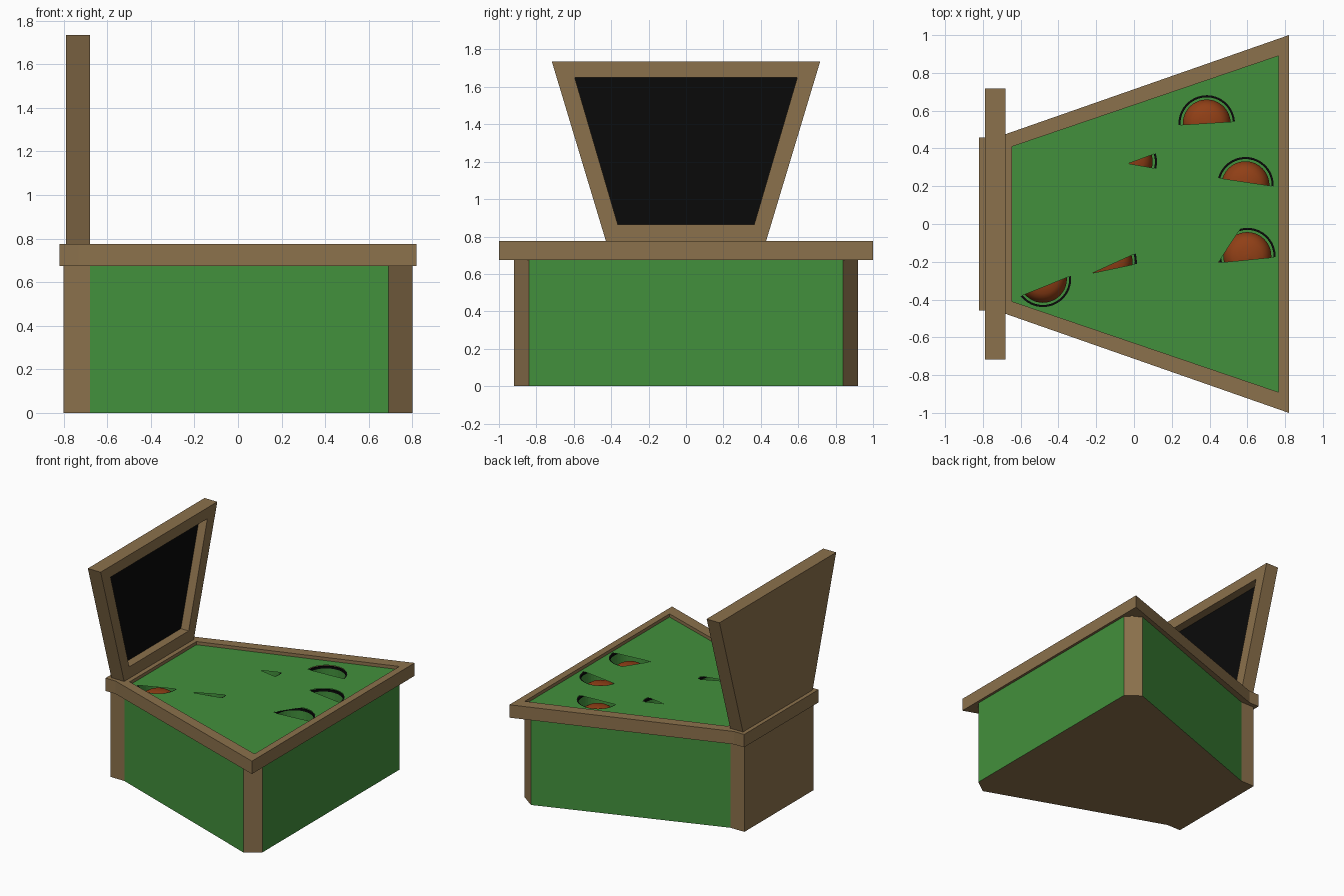
import bpy, bmesh
from math import cos, sin, radians, pi
from mathutils import Vector

if "Cube" in bpy.data.objects:
    bpy.data.objects.remove(bpy.data.objects["Cube"])


def material(name, rgb):
    m = bpy.data.materials.new(name)
    m.diffuse_color = (*rgb, 1)
    m.use_nodes = True
    m.node_tree.nodes["Principled BSDF"].inputs["Base Color"].default_value = m.diffuse_color
    return m


BROWN = material("wood", (0.26, 0.165, 0.072))
GREEN = material("green_paint", (0.055, 0.28, 0.045))
BLACK = material("black", (0.003, 0.003, 0.003))
ORANGE = material("orange", (0.28, 0.05, 0.008))


def finish(name, bm, *mats):
    me = bpy.data.meshes.new(name)
    bm.to_mesh(me)
    bm.free()
    for m in mats:
        me.materials.append(m)
    ob = bpy.data.objects.new(name, me)
    bpy.context.collection.objects.link(ob)
    return ob


def mirrored(pts):
    """Half outline (u, half width) -> closed symmetric loop."""
    return [(u, -w) for u, w in pts] + [(u, w) for u, w in reversed(pts)]


def slab(name, loops, start, end, mat, upright=False):
    """Fill an outline with optional holes and extrude it along z (or along x)."""
    bm = bmesh.new()
    edges = []
    place = (lambda u, w: (start, w, u)) if upright else (lambda u, w: (u, w, start))
    for loop in loops:
        vs = [bm.verts.new(place(*p)) for p in loop]
        edges += [bm.edges.new((a, b)) for a, b in zip(vs, vs[1:] + vs[:1])]
    axis = Vector((1, 0, 0)) if upright else Vector((0, 0, 1))
    bmesh.ops.triangle_fill(bm, edges=edges, use_beauty=True, normal=axis)
    if end != start:
        ext = bmesh.ops.extrude_face_region(bm, geom=bm.faces[:], use_keep_orig=True)
        moved = [g for g in ext["geom"] if isinstance(g, bmesh.types.BMVert)]
        bmesh.ops.translate(bm, verts=moved, vec=axis * (end - start))
        bmesh.ops.recalc_face_normals(bm, faces=bm.faces[:])
    else:
        for f in bm.faces:
            if f.normal.dot(axis) < 0:
                f.normal_flip()
    return finish(name, bm, mat)


def lathe(name, center, profile, mat, closed=False, smooth=True, n=40):
    """Revolve (radius, z) points about a vertical axis."""
    bm = bmesh.new()
    rings = [[bm.verts.new((center[0] + r * cos(2 * pi * i / n),
                            center[1] + r * sin(2 * pi * i / n), z)) for i in range(n)]
             for r, z in profile]
    pairs = list(zip(rings, rings[1:])) + ([(rings[-1], rings[0])] if closed else [])
    for a, b in pairs:
        for i in range(n):
            j = (i + 1) % n
            bm.faces.new((a[i], a[j], b[j], b[i])).smooth = smooth
    if not closed:
        bm.faces.new(rings[-1])
    return finish(name, bm, mat)


# Cabinet: tapered box with wooden corner posts, back and base
outline = mirrored([(-0.8, 0.425), (-0.68, 0.425), (0.69, 0.92), (0.8, 0.84)])
bm = bmesh.new()
low = [bm.verts.new((x, y, 0)) for x, y in outline]
top = [bm.verts.new((x, y, 0.69)) for x, y in outline]
bm.faces.new(low[::-1])
for i in range(8):
    j = (i + 1) % 8
    f = bm.faces.new((low[i], low[j], top[j], top[i]))
    f.material_index = 1 if i in (1, 3, 5) else 0
finish("cabinet", bm, BROWN, GREEN)

# Rim around the playing field
field = mirrored([(-0.645, 0.41), (0.765, 0.89)])
rim = mirrored([(-0.82, 0.457), (-0.733, 0.457), (0.82, 1.0)])
slab("rim", [rim, field], 0.675, 0.775, BROWN)

# Partly covered round holes: centre, visible arc in degrees, extra corner
R = 0.15
holes = [((0.385, 0.532), 4, 183, None),
         ((0.59, 0.205), -2, 165, None),
         ((0.60, -0.17), -2, 104, (0.445, -0.205)),
         ((-0.028, 0.33), -14, 17, (-0.03, 0.32)),
         ((-0.135, -0.2), -4, 17, (-0.22, -0.26)),
         ((-0.482, -0.29), 218, 366, None)]
openings = []
for (cx, cy), a0, a1, corner in holes:
    steps = max(4, int((a1 - a0) / 9))
    angles = [radians(a0 + (a1 - a0) * i / steps) for i in range(steps + 1)]
    loop = [(cx + R * cos(a), cy + R * sin(a)) for a in angles]
    openings.append(loop + ([corner] if corner else []))
slab("playing_field", [field] + openings, 0.75, 0.75, GREEN)

# Each hole: black collar, green well and a domed orange head inside
for k, (c, *_) in enumerate(holes, 1):
    lathe(f"hole_collar_{k}", c, [(0.139, 0.73), (0.152, 0.73), (0.152, 0.746), (0.139, 0.746)],
          BLACK, closed=True, smooth=False)
    lathe(f"hole_well_{k}", c, [(0.146, 0.745), (0.146, 0.5), (0.01, 0.5)], GREEN, smooth=False)
    lathe(f"domed_head_{k}", c, [(0.127, 0.5), (0.127, 0.62), (0.117, 0.655), (0.10, 0.677),
                                 (0.08, 0.69), (0.045, 0.699), (0.01, 0.702)], ORANGE)

# Backboard frame, its rear panel and the dark recessed screen
board = mirrored([(0.775, 0.428), (1.735, 0.717)])
opening = mirrored([(0.865, 0.365), (1.65, 0.595)])
slab("backboard_frame", [board, opening], -0.75, -0.68, BROWN, upright=True)
slab("backboard_rear", [board], -0.79, -0.75, BROWN, upright=True)
slab("screen", [opening], -0.752, -0.747, BLACK, upright=True)
